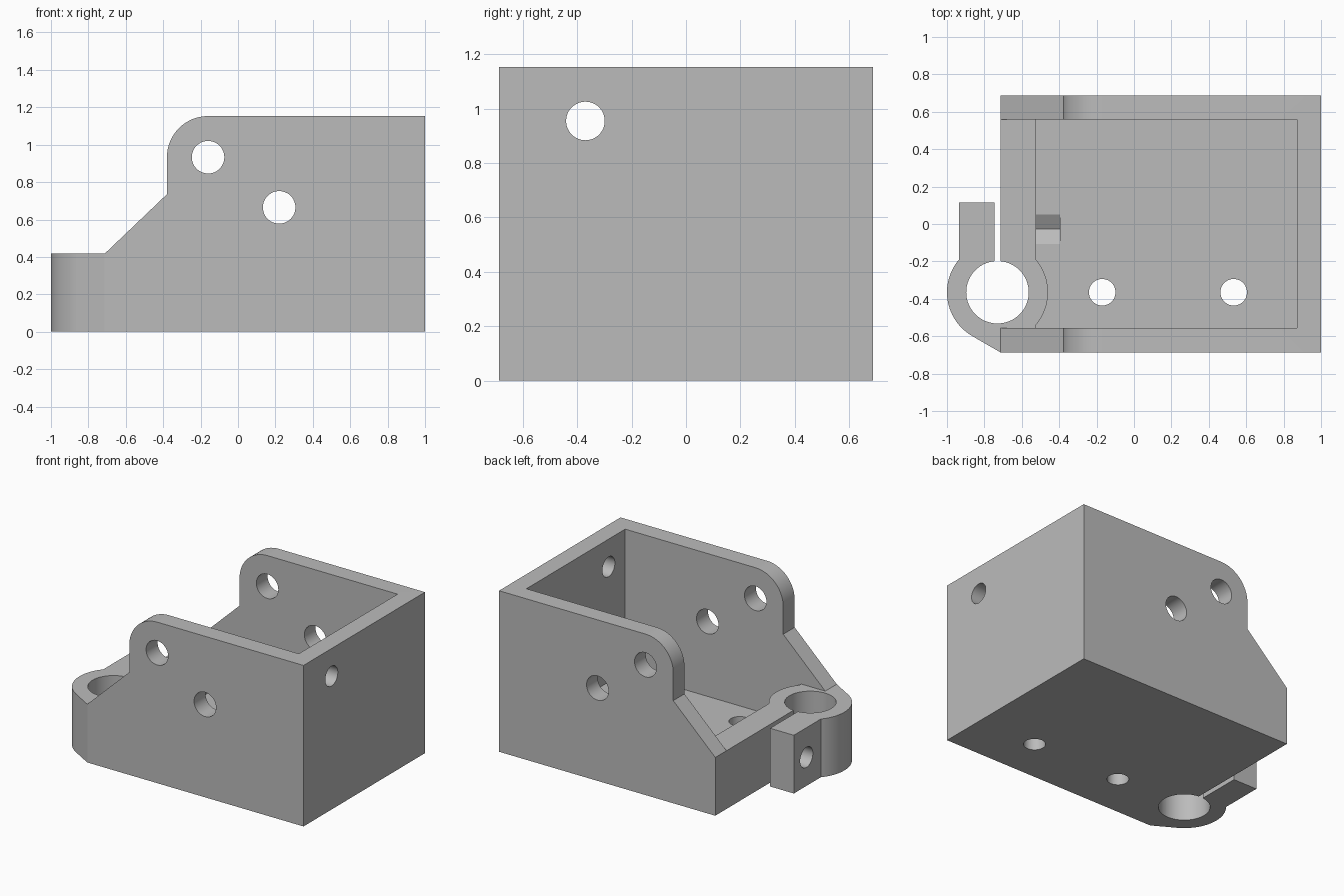
import bpy, bmesh, math
from mathutils import Matrix, Vector

cube = bpy.data.objects.get("Cube")
if cube:
    bpy.data.objects.remove(cube, do_unlink=True)

grey = bpy.data.materials.new("plain grey")
grey.use_nodes = True
COLOR = (0.5, 0.5, 0.5, 1)
grey.diffuse_color = COLOR
grey.node_tree.nodes["Principled BSDF"].inputs["Base Color"].default_value = COLOR


def make_object(name, bm):
    bmesh.ops.recalc_face_normals(bm, faces=bm.faces)
    mesh = bpy.data.meshes.new(name)
    bm.to_mesh(mesh)
    bm.free()
    mesh.materials.append(grey)
    obj = bpy.data.objects.new(name, mesh)
    bpy.context.collection.objects.link(obj)
    return obj


def prism(name, points, depth):
    """Extrude a closed outline of 3D points along a vector."""
    bm = bmesh.new()
    face = bm.faces.new([bm.verts.new(p) for p in points])
    out = bmesh.ops.extrude_face_region(bm, geom=[face])
    moved = [v for v in out["geom"] if isinstance(v, bmesh.types.BMVert)]
    bmesh.ops.translate(bm, verts=moved, vec=depth)
    return make_object(name, bm)


def box(name, x, y, z):
    outline = [(x[0], y[0], z[0]), (x[1], y[0], z[0]), (x[1], y[1], z[0]), (x[0], y[1], z[0])]
    return prism(name, outline, (0, 0, z[1] - z[0]))


def cylinder(name, center, radius, length, axis="Z", sides=64):
    bm = bmesh.new()
    turn = Vector((0, 0, 1)).rotation_difference(
        Vector([float(a == axis) for a in "XYZ"])).to_matrix().to_4x4()
    bmesh.ops.create_cone(bm, cap_ends=True, segments=sides, radius1=radius, radius2=radius,
                          depth=length, matrix=Matrix.Translation(center) @ turn)
    return make_object(name, bm)


def combine(target, tool, operation):
    mod = target.modifiers.new(operation, "BOOLEAN")
    mod.operation, mod.solver, mod.object = operation, "EXACT", tool
    bpy.context.view_layer.update()
    result = bpy.data.meshes.new_from_object(
        target.evaluated_get(bpy.context.evaluated_depsgraph_get()))
    target.modifiers.clear()
    target.data = result
    bpy.data.objects.remove(tool, do_unlink=True)


# Main shell: side profile with a rounded ear, swept across the width
LOW = 0.417
HALF = 0.687
profile = [(-0.713, 0), (1, 0), (1, 1.153)]
for i in range(17):
    a = math.pi / 2 * (1 + i / 16)
    profile.append((-0.16 + 0.22 * math.cos(a), 0.933 + 0.22 * math.sin(a)))
profile += [(-0.38, 0.735), (-0.713, LOW)]
bracket = prism("bracket", [(x, -HALF, z) for x, z in profile], (0, 2 * HALF, 0))

# Cavity and the open end above the low wall
INNER = (-0.557, 0.56)
combine(bracket, box("cavity", (-0.523, 0.872), INNER, (0.13, 2)), "DIFFERENCE")
combine(bracket, box("open_end", (-2, -0.4), INNER, (LOW, 2)), "DIFFERENCE")

# Rod clamp: ring, corner gusset and bolt lug
CX, CY = -0.73, -0.365
gusset = [(-0.713, -HALF), (-0.867, -0.598), (CX, CY), (-0.6, -0.6), (-0.6, -HALF)]
combine(bracket, cylinder("ring", (CX, CY, LOW / 2), 0.27, LOW, sides=96), "UNION")
combine(bracket, prism("gusset", [(x, y, 0) for x, y in gusset], (0, 0, LOW)), "UNION")
combine(bracket, box("lug", (-0.935, -0.747), (CY, 0.115), (0, LOW)), "UNION")
combine(bracket, cylinder("rod_hole", (CX, CY, 0.2), 0.167, 1), "DIFFERENCE")
combine(bracket, box("slot", (-0.747, -0.713), (CY, 0.3), (-0.2, 0.7)), "DIFFERENCE")

# Clamp bolt hole and the nut recess behind it
combine(bracket, cylinder("bolt_hole", (-0.75, -0.028, 0.205), 0.072, 0.6, "X", 48), "DIFFERENCE")
nut = [(-0.58, -0.028 + 0.12 * math.sin(i * math.pi / 3), 0.205 + 0.12 * math.cos(i * math.pi / 3))
       for i in range(6)]
combine(bracket, prism("nut_recess", nut, (0.185, 0, 0)), "DIFFERENCE")

# Mounting holes through the sides, floor and end wall
for x, z in ((-0.16, 0.933), (0.22, 0.665)):
    combine(bracket, cylinder("side_hole", (x, 0, z), 0.087, 2, "Y", 48), "DIFFERENCE")
for x in (-0.17, 0.533):
    combine(bracket, cylinder("floor_hole", (x, CY, 0), 0.071, 0.6, "Z", 48), "DIFFERENCE")
combine(bracket, cylinder("end_hole", (1, -0.37, 0.955), 0.071, 0.6, "X", 48), "DIFFERENCE")

# Smooth curved surfaces, keep edges sharp
bpy.ops.object.select_all(action="DESELECT")
bracket.select_set(True)
bpy.context.view_layer.objects.active = bracket
bpy.ops.object.shade_smooth_by_angle(angle=math.radians(25))
